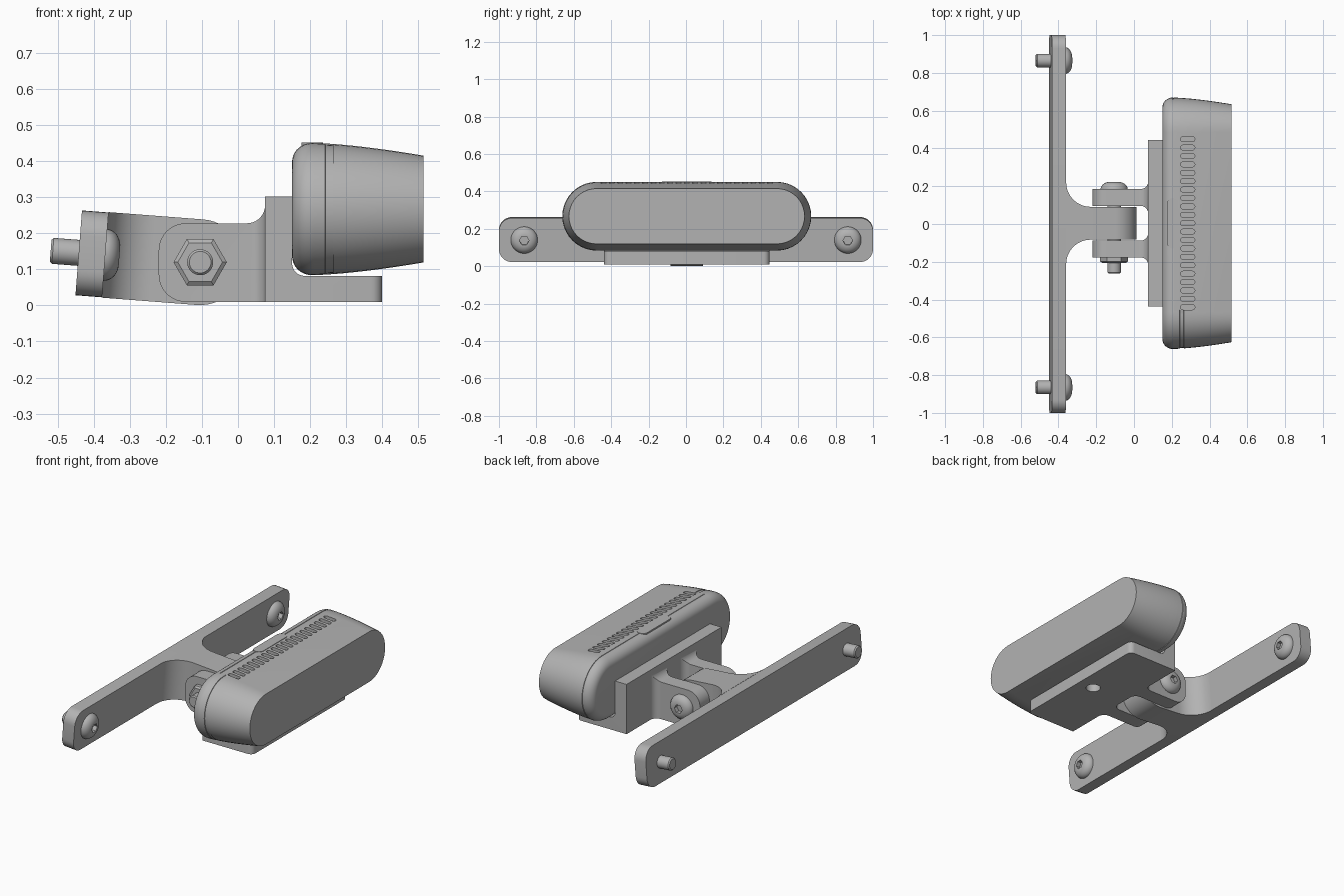
import bpy, bmesh
from math import sin, cos, pi, radians
from mathutils import Matrix, Vector

if "Cube" in bpy.data.objects:
    bpy.data.objects.remove(bpy.data.objects["Cube"])

GREY = (0.45, 0.45, 0.45, 1)
grey = bpy.data.materials.new("plain grey")
grey.use_nodes = True
grey.diffuse_color = GREY
grey.node_tree.nodes["Principled BSDF"].inputs["Base Color"].default_value = GREY

MID = 0.004                       # side offset of the hinge and housing
PIVOT = Vector((-0.105, 0, 0.12))
TILT = Matrix.Translation(PIVOT) @ Matrix.Rotation(radians(4.4), 4, 'Y')


def finish(name, bm):
    bmesh.ops.recalc_face_normals(bm, faces=bm.faces)
    mesh = bpy.data.meshes.new(name)
    bm.to_mesh(mesh)
    bm.free()
    mesh.materials.append(grey)
    ob = bpy.data.objects.new(name, mesh)
    bpy.context.collection.objects.link(ob)
    return ob


def add_prism(bm, pts, axis, a, b):
    """Extrude a 2D profile along an axis from a to b."""
    place = {'X': lambda p, d: (d, p[0], p[1]),
             'Y': lambda p, d: (p[0], d, p[1]),
             'Z': lambda p, d: (p[0], p[1], d)}[axis]
    low = [bm.verts.new(place(p, a)) for p in pts]
    high = [bm.verts.new(place(p, b)) for p in pts]
    bm.faces.new(low)
    bm.faces.new(high)
    for i in range(len(pts)):
        j = (i + 1) % len(pts)
        bm.faces.new((low[i], low[j], high[j], high[i]))


def prism(name, pts, axis, a, b):
    bm = bmesh.new()
    add_prism(bm, pts, axis, a, b)
    return finish(name, bm)


def loft(name, sections):
    """Skin equal-length outlines given as (x, [(y, z)...])."""
    bm = bmesh.new()
    rings = [[bm.verts.new((x, y, z)) for y, z in pts] for x, pts in sections]
    bm.faces.new(rings[0])
    bm.faces.new(rings[-1])
    for r, s in zip(rings, rings[1:]):
        for i in range(len(r)):
            j = (i + 1) % len(r)
            bm.faces.new((r[i], r[j], s[j], s[i]))
    return finish(name, bm)


def boolean(ob, other, operation):
    mod = ob.modifiers.new("cut", 'BOOLEAN')
    mod.object, mod.operation, mod.solver = other, operation, 'EXACT'
    bpy.context.view_layer.objects.active = ob
    bpy.ops.object.modifier_apply(modifier=mod.name)
    bpy.data.objects.remove(other)
    return ob


def arc(cx, cy, r, start, end, n=10):
    angles = [radians(start + (end - start) * i / n) for i in range(n + 1)]
    return [(cx + r * cos(t), cy + r * sin(t)) for t in angles]


def rounded(x0, y0, x1, y1, r, n=8):
    return (arc(x1 - r, y0 + r, r, -90, 0, n) + arc(x1 - r, y1 - r, r, 0, 90, n)
            + arc(x0 + r, y1 - r, r, 90, 180, n) + arc(x0 + r, y0 + r, r, 180, 270, n))


def lathe(name, profile, sides=32):
    return loft(name, [(x, arc(0, 0, r, 0, 360, sides)[:-1]) for x, r in profile])


def bolt(name, shank, matrix):
    """Domed socket bolt, head towards local +x."""
    dome = [(0.04 * sin(t), 0.022 + 0.05 * cos(t))
            for t in [radians(a) for a in range(0, 81, 10)]]
    ob = lathe(name, [(-shank, 0.03), (0.006 - shank, 0.036), (0, 0.036), (0, 0.07)] + dome)
    hexagon = arc(0, 0, 0.026, 0, 360, 6)[:-1]
    boolean(ob, prism("socket_cutter", hexagon, 'X', 0.015, 0.1), 'DIFFERENCE')
    ob.data.transform(matrix)


# Wall bar, tilted about the hinge
bar = prism("mounting_bar", rounded(-1, -0.118, 1, 0.118, 0.07), 'X', -0.338, -0.264)
bar.data.transform(TILT)

# Flared hinge arm: plan profile intersected with a round-ended side profile
half = arc(-0.134, MID + 0.217, 0.13, 180, 270, 14) + [(0.13, MID + 0.087)]
plan = [(-0.264, MID + 0.217)] + half[1:]
plan += [(x, 2 * MID - y) for x, y in reversed(plan)]
arm = prism("hinge_arm", plan, 'Z', -0.2, 0.2)
side = [(-0.3, 0.119), (-0.3, -0.119)] + arc(0, 0, 0.119, -90, 90, 24)
boolean(arm, prism("arm_side", side, 'Y', -0.5, 0.5), 'INTERSECT')
arm.data.transform(TILT)

# Bolts through the bar ends and hinge
for label, y in (("left", -0.865), ("right", 0.865)):
    bolt("bar_bolt_" + label, 0.152, TILT @ Matrix.Translation((-0.264, y, 0)))
hinge = Matrix.Translation(PIVOT + Vector((0, MID + 0.179, 0)))
bolt("hinge_bolt", 0.445, hinge @ Matrix.Rotation(pi / 2, 4, 'Z'))
nut = lathe("hinge_nut", [(0, 0.074), (0.024, 0.074), (0.032, 0.062)], 6)
nut.data.transform(Matrix.Translation(PIVOT + Vector((0, MID - 0.178, 0)))
                   @ Matrix.Rotation(-pi / 2, 4, 'Z'))

# Fork lugs with fillets into the back plate
lug_side = ([(0.075, 0.01), (0.075, 0.278)] + arc(0.025, 0.278, 0.05, 0, -90)[1:]
            + arc(-0.145, 0.153, 0.075, 90, 180) + arc(-0.145, 0.085, 0.075, 180, 270))
lug_plan = (arc(0.035, 0.221, 0.04, 0, -90) + [(-0.3, 0.181), (-0.3, 0.092)]
            + arc(0.035, 0.052, 0.04, 90, 0))
for label, s in (("front", -1), ("back", 1)):
    lug = prism("fork_lug_" + label, [(x, MID + s * y) for x, y in lug_plan], 'Z', -0.1, 0.5)
    boolean(lug, prism("lug_side", lug_side, 'Y', -0.5, 0.5), 'INTERSECT')

# L-shaped bracket with rounded front corners and a screw hole
ell = ([(0.075, 0.01), (0.4, 0.01), (0.4, 0.082)]
       + arc(0.185, 0.117, 0.035, 270, 180, 8) + [(0.15, 0.303), (0.075, 0.303)])
bracket = prism("bracket", ell, 'Y', MID - 0.442, MID + 0.442)
bm = bmesh.new()
bm.from_mesh(bracket.data)
corners = [e for e in bm.edges if all(v.co.x > 0.39 for v in e.verts)
           and abs(e.verts[0].co.z - e.verts[1].co.z) > 0.05]
bmesh.ops.bevel(bm, geom=corners, offset=0.03, segments=6, profile=0.5, affect='EDGES')
bm.to_mesh(bracket.data)
bm.free()
hole = prism("hole_cutter", arc(0.3, MID, 0.04, 0, 360, 32)[:-1], 'Z', -0.1, 0.07)
boolean(bracket, hole, 'DIFFERENCE')

# Pill-shaped housing, with a seam that steps forward near one end
STRAIGHT, STEP, CENTRE = 0.482, -0.47, 0.2675


def pill(r, groove=None):
    pts = []
    for cy, start in ((STRAIGHT, -90), (-STRAIGHT, 90)):
        pts += [(cy, a) for a in range(start, start + 181, 9)]
        pts += [(STEP + 0.01, start + 180), (STEP, start + 180)][::1 if cy > 0 else -1]
    out = []
    for cy, a in pts:
        place = "end" if cy <= STEP else "main"
        rr = r - 0.003 if groove == place else r
        out.append((MID + cy + rr * cos(radians(a)), CENTRE + rr * sin(radians(a))))
    return out


def wall(x):
    return 0.1835 - 0.0355 * max(0, (x - 0.205) / 0.31) ** 1.5


sections = [(0.205 - 0.055 * cos(t), pill(0.13 + 0.0535 * sin(t)))
            for t in [radians(a) for a in range(0, 91, 10)]]
for lo, hi, where in ((0.206, 0.21, "main"), (0.242, 0.264, "end")):
    for x, g in ((lo, None), (lo + 0.001, where), (hi - 0.001, where), (hi, None)):
        sections.append((x, pill(wall(x), g)))
sections += [(x / 100, pill(wall(x / 100))) for x in range(29, 51, 3)]
sections.append((0.515, pill(wall(0.515))))
housing = loft("housing", sections)

# Row of vent slots along the top
bm = bmesh.new()
for i in range(21):
    y = MID + (i - 10) * 0.0445
    add_prism(bm, rounded(0.247, y - 0.013, 0.322, y + 0.013, 0.012, 4), 'Z', 0.43, 0.5)
boolean(housing, finish("vent_cutter", bm), 'DIFFERENCE')

# Flush latch on the top edge
prism("top_latch", rounded(0.176, MID - 0.133, 0.236, MID + 0.133, 0.028), 'Z', 0.444, 0.4525)

# Smooth shading with crisp edges
bpy.ops.object.select_all(action='DESELECT')
for ob in bpy.context.collection.objects:
    if ob.type == 'MESH' and grey.name in ob.data.materials:
        ob.select_set(True)
        bpy.context.view_layer.objects.active = ob
bpy.ops.object.shade_smooth_by_angle(angle=radians(30))
